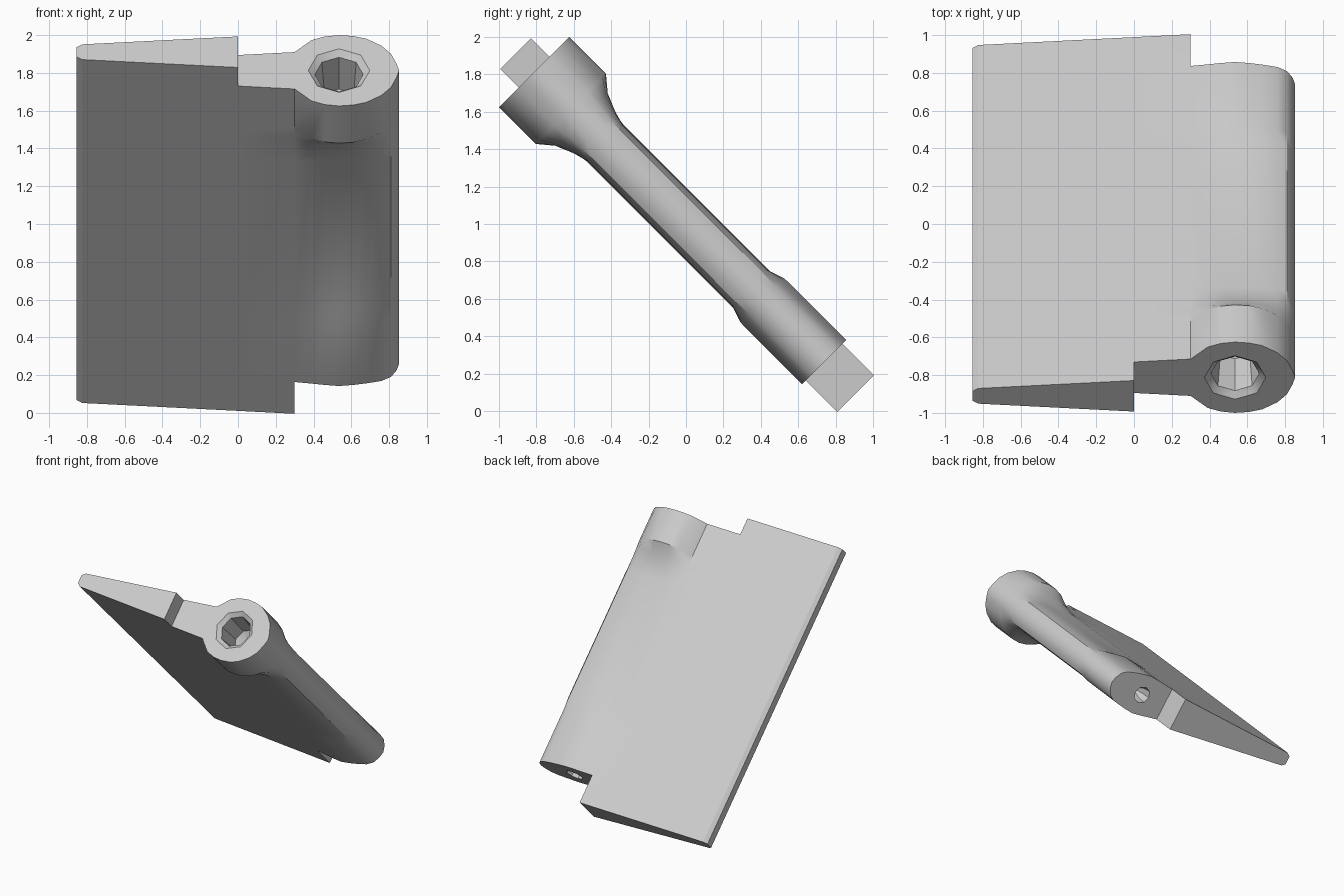
import bpy, bmesh, math
from mathutils import Matrix

cube = bpy.data.objects.get("Cube")
if cube:
    bpy.data.objects.remove(cube)

grey = bpy.data.materials.new("plain grey")
grey.use_nodes = True
tone = (0.6, 0.6, 0.6, 1)
grey.diffuse_color = tone
grey.node_tree.nodes["Principled BSDF"].inputs["Base Color"].default_value = tone

# Half-thickness across the width: thin edge, tapered blade, then the barrel
XS = [-0.855, -0.825, 0, 0.30, 0.39, 0.46, 0.535, 0.61, 0.68, 0.76, 0.81, 0.84, 0.853]
BLADE = [0.035, 0.057, 0.116, 0.138]
COLLAR = BLADE + [0.228, 0.255, 0.265, 0.258, 0.238, 0.185, 0.125, 0.05, 0]
SHAFT = BLADE + [0.136, 0.135, 0.134, 0.134, 0.133, 0.122, 0.106, 0.065, 0]
FOOT = BLADE + [0.15, 0.16, 0.168, 0.16, 0.148, 0.13, 0.1, 0.05, 0]

# Stations along the length: position, swollen profile, blend from shaft
ROWS = [(-1.283, FOOT, 1), (-1.045, FOOT, 1), (-0.58, FOOT, 0.95), (-0.48, FOOT, 0),
        (0.61, COLLAR, 0), (0.69, COLLAR, 0.17), (0.79, COLLAR, 0.49),
        (0.87, COLLAR, 1), (1.149, COLLAR, 1), (1.288, COLLAR, 1)]


def filled(i, j):
    """True where the plan is solid; the two end rows are notched."""
    if j == 0:
        return XS[i] < 0.3
    if j == len(ROWS) - 2:
        return XS[i] < 0
    return True


# Blade and barrel: two mirrored skins joined by walls along the outline
bm = bmesh.new()
skins = []
for side in (1, -1):
    skins.append([[bm.verts.new((x, side * (s + (p - s) * w), u))
                   for x, s, p in zip(XS, SHAFT, profile)]
                  for u, profile, w in ROWS])
edges = {}
for j in range(len(ROWS) - 1):
    for i in range(len(XS) - 1):
        if filled(i, j):
            loop = [(i, j), (i + 1, j), (i + 1, j + 1), (i, j + 1)]
            for skin in skins:
                bm.faces.new([skin[b][a] for a, b in loop])
            for k in range(4):
                key = tuple(sorted((loop[k], loop[(k + 1) % 4])))
                edges[key] = edges.get(key, 0) + 1
for ((a, b), (c, d)), uses in edges.items():
    if uses == 1:
        front, back = skins
        bm.faces.new([front[b][a], front[d][c], back[d][c], back[b][a]])
bmesh.ops.delete(bm, geom=[v for v in bm.verts if not v.link_faces], context='VERTS')
bmesh.ops.remove_doubles(bm, verts=bm.verts, dist=0.0001)
bmesh.ops.dissolve_degenerate(bm, edges=bm.edges, dist=0.0001)
bmesh.ops.recalc_face_normals(bm, faces=bm.faces)


def make_object(name, bm):
    mesh = bpy.data.meshes.new(name)
    bm.to_mesh(mesh)
    bm.free()
    mesh.materials.append(grey)
    obj = bpy.data.objects.new(name, mesh)
    bpy.context.collection.objects.link(obj)
    return obj


def drill(target, rings):
    """Cut an eight-sided stepped socket given as (radius, height) rings."""
    cut = bmesh.new()
    loops = [[cut.verts.new((0.535 + r * math.cos(k * math.tau / 8),
                             r * math.sin(k * math.tau / 8), u)) for k in range(8)]
             for r, u in rings]
    for a, b in zip(loops, loops[1:]):
        for k in range(8):
            n = (k + 1) % 8
            cut.faces.new([a[k], a[n], b[n], b[k]])
    cut.faces.new(loops[0])
    cut.faces.new(loops[-1])
    bmesh.ops.recalc_face_normals(cut, faces=cut.faces)
    cutter = make_object("socket_cutter", cut)
    cutter.hide_render = True
    mod = target.modifiers.new("socket", 'BOOLEAN')
    mod.operation = 'DIFFERENCE'
    mod.solver = 'EXACT'
    mod.object = cutter
    bpy.context.view_layer.objects.active = target
    bpy.ops.object.modifier_apply(modifier=mod.name)
    bpy.data.objects.remove(cutter)


blade = make_object("blade_with_barrel", bm)

# Large socket in the collar, small one in the foot
drill(blade, [(0.163, 1.2), (0.163, 1.149), (0.128, 1.12), (0.11, 0.9), (0.04, 0.84)])
drill(blade, [(0.07, -1.1), (0.07, -1.045), (0.06, -0.95), (0.02, -0.9)])

# Smooth skin with crisp edges, then lean the whole piece toward the front
bpy.ops.object.select_all(action='DESELECT')
blade.select_set(True)
bpy.context.view_layer.objects.active = blade
bpy.ops.object.shade_smooth_by_angle(angle=math.radians(32))
lean = Matrix.Translation((0, 0, 1)) @ Matrix.Rotation(math.radians(45), 4, 'X')
blade.data.transform(lean)
